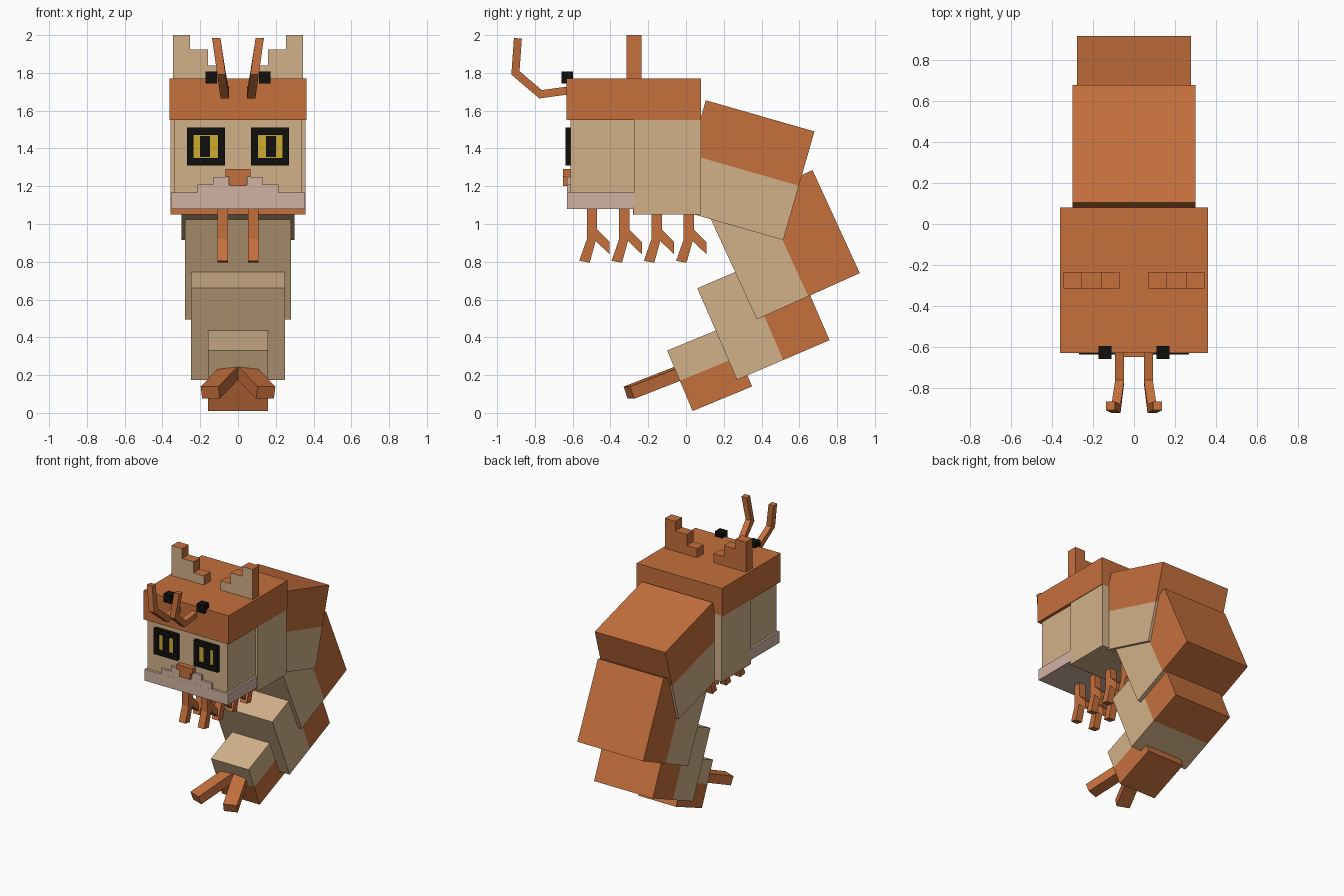
import bpy
import bmesh
from mathutils import Vector

if "Cube" in bpy.data.objects:
    bpy.data.objects.remove(bpy.data.objects["Cube"], do_unlink=True)


def material(name, r, g, b):
    m = bpy.data.materials.new(name)
    m.use_nodes = True
    m.diffuse_color = (r, g, b, 1)
    bsdf = m.node_tree.nodes["Principled BSDF"]
    bsdf.inputs["Base Color"].default_value = (r, g, b, 1)
    bsdf.inputs["Roughness"].default_value = 0.9
    return m


ORANGE = material("orange fur", 0.56, 0.162, 0.046)
CREAM = material("cream fur", 0.65, 0.44, 0.25)
PINK = material("pale muzzle", 0.64, 0.45, 0.365)
YELLOW = material("yellow iris", 0.61, 0.41, 0.03)
BLACK = material("black", 0.005, 0.005, 0.004)


def finish(name, bm, *mats):
    bmesh.ops.recalc_face_normals(bm, faces=bm.faces)
    me = bpy.data.meshes.new(name)
    bm.to_mesh(me)
    bm.free()
    for m in mats:
        me.materials.append(m)
    ob = bpy.data.objects.new(name, me)
    bpy.context.collection.objects.link(ob)
    return ob


def loft(name, rings, *mats):
    """Skin a list of matching closed rings and cap both ends."""
    bm = bmesh.new()
    vs = [[bm.verts.new(p) for p in ring] for ring in rings]
    n = len(vs[0])
    for a, b in zip(vs, vs[1:]):
        for i in range(n):
            j = (i + 1) % n
            bm.faces.new((a[i], a[j], b[j], b[i]))
    bm.faces.new(vs[0])
    bm.faces.new(vs[-1])
    return finish(name, bm, *mats)


def side_prism(name, profile, x0, x1, mat):
    return loft(name, [[(x, y, z) for y, z in profile] for x in (x0, x1)], mat)


def front_prism(name, profile, y0, y1, *mats):
    return loft(name, [[(x, y, z) for x, z in profile] for y in (y0, y1)], *mats)


def box(name, x, y, z, mat):
    (x0, x1), (z0, z1) = x, z
    return front_prism(name, [(x0, z0), (x1, z0), (x1, z1), (x0, z1)], *y, mat)


def sweep(name, points, side, w, h, mat):
    """Mitred rectangular bar along a path; side is its width direction."""
    pts = [Vector(p) for p in points]
    side = Vector(side).normalized()
    ups = [side.cross(b - a).normalized() for a, b in zip(pts, pts[1:])]
    rings = []
    for i, p in enumerate(pts):
        a, b = ups[max(i - 1, 0)], ups[min(i, len(ups) - 1)]
        up = (a + b).normalized()
        up *= h / up.dot(a)
        rings.append([p + side * w + up, p - side * w + up,
                      p - side * w - up, p + side * w - up])
    return loft(name, rings, mat)


def body_segment(name, a, b, c, half):
    """Square block from corner a along a-b and b-c, orange on the a-b half."""
    a, b, c = Vector(a), Vector(b), Vector(c)
    d = a + c - b
    m, n = (b + c) / 2, (a + d) / 2
    side_prism(name + "_back", [a, b, m, n], -half, half, ORANGE)
    side_prism(name + "_belly", [n, m, c, d], -half, half, CREAM)


# Curled body
body_segment("body_upper", (0.105, 1.655), (0.68, 1.49), (0.515, 0.915), 0.30)
body_segment("body_middle", (0.67, 1.285), (0.92, 0.74), (0.375, 0.495), 0.28)
body_segment("body_lower", (0.55, 0.87), (0.76, 0.385), (0.27, 0.175), 0.25)
body_segment("tail", (0.35, 0.14), (0.035, 0.01), (-0.10, 0.33), 0.16)

# Head
box("head_cap", (-0.363, 0.363), (-0.632, 0.08), (1.55, 1.77), ORANGE)
box("head_back", (-0.358, 0.358), (-0.275, 0.08), (1.05, 1.56), CREAM)
box("chin_rim", (-0.358, 0.358), (-0.28, -0.274), (1.051, 1.09), ORANGE)
box("face", (-0.34, 0.34), (-0.612, -0.27), (1.09, 1.56), CREAM)

# Muzzle wrap with stepped upper lip
box("muzzle", (-0.355, 0.355), (-0.63, -0.272), (1.08, 1.167), PINK)
lip = [(0.215, 1.15), (0.215, 1.21), (0.13, 1.21), (0.13, 1.25),
       (0.05, 1.25), (0.05, 1.21)]
front_prism("upper_lip", lip + [(-x, z) for x, z in reversed(lip)],
            -0.6295, -0.605, PINK)

# Nose
nose = [(0.045, 1.20), (0.045, 1.25), (0.067, 1.25), (0.067, 1.29)]
front_prism("nose", nose + [(-x, z) for x, z in reversed(nose)],
            -0.65, -0.605, ORANGE)

for s, label in ((1, "left"), (-1, "right")):
    def mx(a, b):
        return (s * a, s * b)

    # Eye: raised frame, recessed iris, slit pupil
    for part, x, z in (("outer", (0.235, 0.27), (1.31, 1.51)),
                       ("inner", (0.07, 0.105), (1.31, 1.51)),
                       ("top", (0.105, 0.235), (1.47, 1.51)),
                       ("bottom", (0.105, 0.235), (1.31, 1.35))):
        box(f"{label}_eye_frame_{part}", mx(*x), (-0.638, -0.605), z, BLACK)
    box(f"{label}_iris", mx(0.105, 0.235), (-0.626, -0.605), (1.35, 1.47), YELLOW)
    box(f"{label}_pupil", mx(0.147, 0.20), (-0.632, -0.62), (1.355, 1.465), BLACK)

    # Stepped ear, cream only on its front
    ear = [(0.07, 1.76), (0.345, 1.76), (0.345, 2.0), (0.255, 2.0),
           (0.255, 1.925), (0.158, 1.925), (0.158, 1.84), (0.07, 1.84)]
    ob = front_prism(f"{label}_ear", [(s * x, z) for x, z in ear],
                     -0.315, -0.235, ORANGE, CREAM)
    for f in ob.data.polygons:
        f.material_index = int(f.normal.y < -0.9)

    # Small bead and bent feeler on the brow
    box(f"{label}_brow_bead", mx(0.11, 0.173), (-0.66, -0.597), (1.745, 1.808), BLACK)
    sweep(f"{label}_feeler",
          [(s * 0.07, -0.60, 1.71), (s * 0.07, -0.77, 1.687),
           (s * 0.088, -0.903, 1.80), (s * 0.115, -0.89, 1.983)],
          (1, 0, 0), 0.022, 0.021, ORANGE)

    # Forked legs
    leg = [(-0.525, 1.1), (-0.525, 0.92), (-0.565, 0.805), (-0.51, 0.795),
           (-0.478, 0.91), (-0.405, 0.84), (-0.405, 0.905), (-0.47, 0.97),
           (-0.47, 1.1)]
    for i in range(4):
        side_prism(f"{label}_leg_{i + 1}",
                   [(y + i * 0.171, z) for y, z in leg],
                   s * 0.053, s * 0.108, ORANGE)

    # Tail pincer
    start = Vector((s * 0.045, -0.03, 0.213))
    end = Vector((s * 0.147, -0.302, 0.107))
    sweep(f"{label}_tail_pincer", [start, end],
          (end - start).cross(Vector((0, 0, 1))), 0.05, 0.034, ORANGE)
